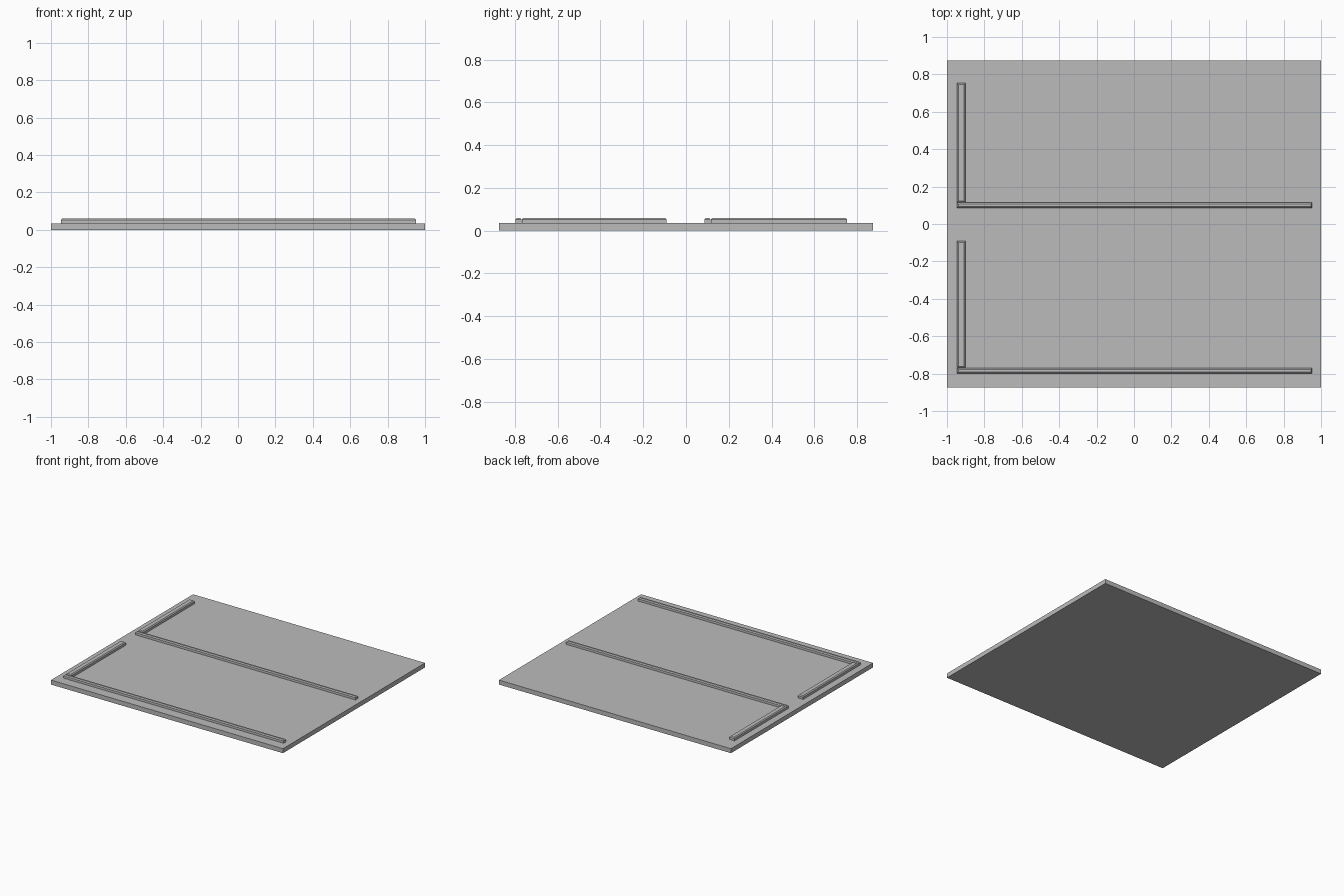
import bpy
import bmesh

cube = bpy.data.objects.get("Cube")
if cube:
    bpy.data.objects.remove(cube, do_unlink=True)

BASE_TOP = 0.035
RAIL_TOP = 0.06

grey = bpy.data.materials.new("plain grey")
grey.use_nodes = True
grey.diffuse_color = (0.5, 0.5, 0.5, 1)
grey.node_tree.nodes["Principled BSDF"].inputs["Base Color"].default_value = (0.5, 0.5, 0.5, 1)


def box(name, x, y, z, chamfer=0):
    """Box between (min, max) pairs, with optional chamfered top edges."""
    bm = bmesh.new()
    bmesh.ops.create_cube(bm, size=1)
    for v in bm.verts:
        v.co = [lo + (c + 0.5) * (hi - lo) for c, (lo, hi) in zip(v.co, (x, y, z))]
    if chamfer:
        top = [e for e in bm.edges if all(abs(v.co.z - z[1]) < 1e-4 for v in e.verts)]
        bmesh.ops.bevel(bm, geom=top, offset=chamfer, segments=1, affect='EDGES')
    mesh = bpy.data.meshes.new(name)
    bm.to_mesh(mesh)
    bm.free()
    mesh.materials.append(grey)
    obj = bpy.data.objects.new(name, mesh)
    bpy.context.collection.objects.link(obj)
    return obj


# Flat base panel
box("base_panel", (-1, 1), (-0.875, 0.875), (0, BASE_TOP))

# Two L-shaped pairs of raised rails: front edge, length of the side rail
rail_z = (BASE_TOP - 0.002, RAIL_TOP)
for label, y, side_end in (("front", -0.798, -0.092), ("back", 0.086, 0.753)):
    box(label + "_long_rail", (-0.946, 0.953), (y, y + 0.028), rail_z, 0.007)
    box(label + "_side_rail", (-0.946, -0.901), (y + 0.03, side_end), rail_z, 0.007)
